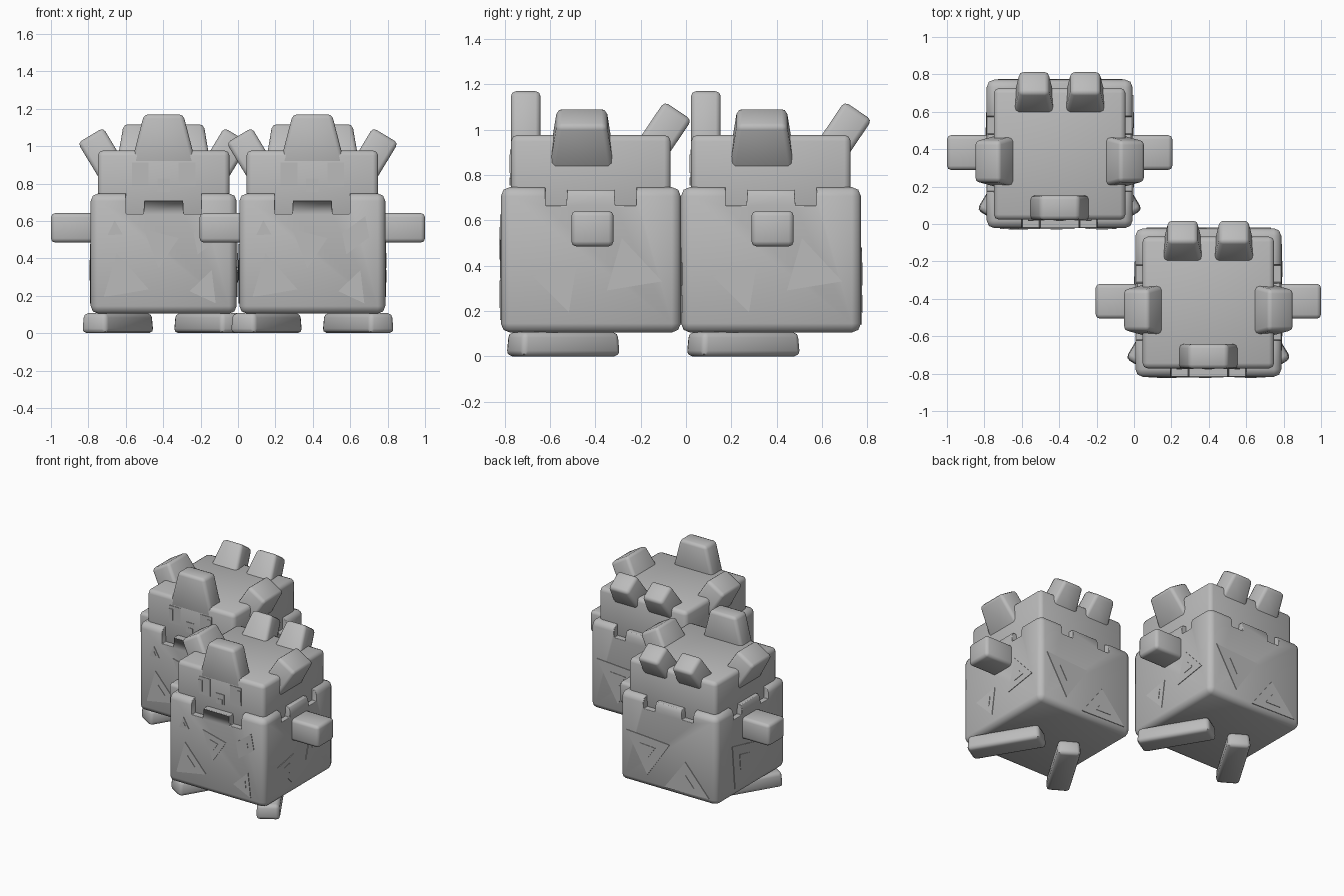
import bpy, bmesh, math
from mathutils import Matrix, Vector

if "Cube" in bpy.data.objects:
    bpy.data.objects.remove(bpy.data.objects["Cube"])

CENTRES = [(0.3975, -0.42), (-0.3975, 0.375)]   # two identical figures

grey = bpy.data.materials.new("plain grey")
grey.diffuse_color = (0.5, 0.5, 0.5, 1)
grey.use_nodes = True
grey.node_tree.nodes["Principled BSDF"].inputs["Base Color"].default_value = grey.diffuse_color


def place(name, bm):
    """Turn a bmesh into one shared mesh used by both figures."""
    bmesh.ops.recalc_face_normals(bm, faces=bm.faces)
    me = bpy.data.meshes.new(name)
    bm.to_mesh(me)
    bm.free()
    me.materials.append(grey)
    me.shade_smooth()
    me.set_sharp_from_angle(angle=math.radians(50))
    out = []
    for x, y in CENTRES:
        ob = bpy.data.objects.new(name, me)
        ob.location = (x, y, 0)
        bpy.context.collection.objects.link(ob)
        out.append(ob)
    return out


def block(name, lo, hi, bevel, top=(1, 1), matrix=None, seg=2):
    """Bevelled box; top scales the upper face, matrix moves it afterwards."""
    bm = bmesh.new()
    bmesh.ops.create_cube(bm, size=1)
    for v in bm.verts:
        s = top if v.co.z > 0 else (1, 1)
        v.co = Vector([(lo[i] + hi[i]) / 2 + v.co[i] * (hi[i] - lo[i]) * (s[i] if i < 2 else 1)
                       for i in range(3)])
    bmesh.ops.bevel(bm, geom=bm.edges[:], offset=bevel, segments=seg, profile=0.5, affect='EDGES')
    if matrix:
        bmesh.ops.transform(bm, matrix=matrix, verts=bm.verts)
    return place(name, bm)


SIDES = {
    "front": lambda u, v, d: (u, -d, v),
    "back": lambda u, v, d: (u, d, v),
    "right": lambda u, v, d: (d, u, v),
    "left": lambda u, v, d: (-d, u, v),
}


def prism(bm, side, pts, d0, d1):
    """Add a flat outline on one side, running from depth d0 to d1."""
    f = SIDES[side]
    a = [bm.verts.new(f(u, v, d0)) for u, v in pts]
    b = [bm.verts.new(f(u, v, d1)) for u, v in pts]
    bm.faces.new(a)
    bm.faces.new(b)
    n = len(pts)
    for i in range(n):
        bm.faces.new((a[i], a[(i + 1) % n], b[(i + 1) % n], b[i]))


def rect(x0, x1, z0, z1):
    return [(x0, z0), (x1, z0), (x1, z1), (x0, z1)]


# square shell body
HX, HY = 0.39, 0.397
bodies = block("shell_body", (-HX, -HY, 0.105), (HX, HY, 0.747), 0.04)

# notches round the shell rim
bm = bmesh.new()
for side in SIDES:
    floor, merlon = (0.638, 0.71) if side == "front" else (0.665, 0.735)
    prism(bm, side, [(-0.205, 1), (-0.2, floor), (-0.108, floor), (-0.104, merlon),
                     (0.104, merlon), (0.108, floor), (0.2, floor), (0.205, 1)], 0.3, 0.5)
cutters = place("rim_notch_cutter", bm)
for body, cutter in zip(bodies, cutters):
    cutter.hide_render = True
    cutter.hide_viewport = False
    cutter.display_type = 'WIRE'
    cut = body.modifiers.new("notches", 'BOOLEAN')
    cut.operation = 'DIFFERENCE'
    cut.solver = 'EXACT'
    cut.object = cutter
    soft = body.modifiers.new("soft edges", 'BEVEL')
    soft.width = 0.014
    soft.segments = 2
    soft.limit_method = 'ANGLE'
    soft.angle_limit = math.radians(60)

# head
HEAD = 0.352
block("head", (-HEAD, -HEAD, 0.6), (HEAD, HEAD, 0.977), 0.028)

# front spike, flush with the face
block("front_spike", (-0.175, -HEAD - 0.001, 0.9), (0.175, -0.222, 1.17), 0.022, top=(0.6, 1))

# leaning spikes on both sides and the back
for s in (1, -1):
    m = Matrix.Translation((s * 0.391, -0.04, 1.058)) @ Matrix.Rotation(s * math.radians(31), 4, 'Y')
    block("side_spike", (-0.079, -0.15, -0.29), (0.079, 0.15, 0), 0.022, top=(1, 0.73), matrix=m)
    m = Matrix.Translation((s * 0.137, 0.385, 1.084)) @ Matrix.Rotation(math.radians(-34), 4, 'X')
    block("back_spike", (-0.122, -0.073, -0.31), (0.122, 0.073, 0), 0.022, top=(0.64, 1), matrix=m)

# arms and outward-turned feet
for s in (1, -1):
    x0, x1 = sorted((s * 0.35, s * 0.6025))
    block("arm", (x0, -0.086, 0.485), (x1, 0.1, 0.642), 0.022)
    m = Matrix.Translation((s * 0.245, -0.122, 0)) @ Matrix.Rotation(s * math.radians(31), 4, 'Z')
    block("foot", (-0.08, -0.255, 0), (0.08, 0.255, 0.108), 0.025, top=(0.92, 0.97), matrix=m)

# triangle and diamond markings, each with a smaller copy inside
MARKS = {
    "front": [[(-.262, .604), (-.3, .524), (-.219, .529)],
              [(-.107, .556), (.08, .508), (-.027, .348)],
              [(-.251, .428), (-.32, .193), (-.08, .235)],
              [(.283, .626), (.305, .513), (.182, .422), (.16, .535)],
              [(.257, .337), (.278, .16), (.139, .225)]],
    "right": [[(-.066, .389), (-.255, .353), (-.097, .194)],
              [(.137, .521), (.071, .291), (.314, .331)]],
    "left": [[(.22, .477), (-.12, .40), (.19, .16)]],
    "back": [[(.335, .48), (-.013, .457), (.166, .195)],
             [(-.139, .367), (.03, .14), (-.33, .15)]],
}
bm = bmesh.new()
for side, shapes in MARKS.items():
    d = HY if side in ("front", "back") else HX
    for pts in shapes:
        cu = sum(p[0] for p in pts) / len(pts)
        cv = sum(p[1] for p in pts) / len(pts)
        prism(bm, side, pts, d - 0.01, d + 0.004)
        inner = [(cu + (u - cu) * 0.35, cv + (v - cv) * 0.35) for u, v in pts]
        prism(bm, side, inner, d - 0.01, d + 0.007)
place("shell_markings", bm)

# eyes with highlights, mouth with tongue
bm = bmesh.new()
for s in (1, -1):
    prism(bm, "front", rect(*sorted((s * .08, s * .17)), .785, .912), 0.34, HEAD + 0.004)
    prism(bm, "front", rect(*sorted((s * .14, s * .17)), .81, .89), 0.34, HEAD + 0.007)
prism(bm, "front", rect(-.033, .033, .755, .827), 0.34, HEAD + 0.004)
prism(bm, "front", rect(-.02, .02, .755, .79), 0.34, HEAD + 0.007)
place("face_plates", bm)
